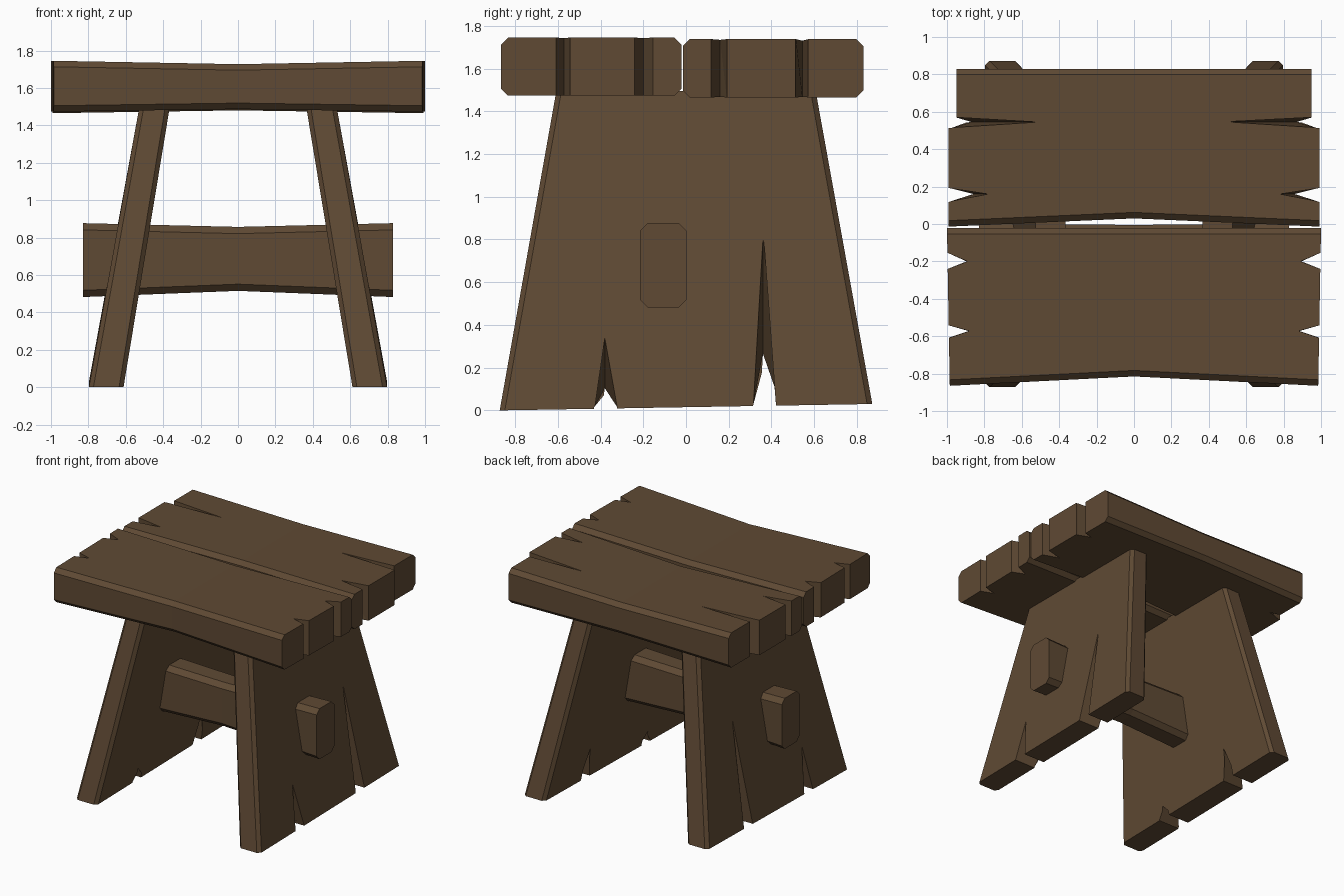
import bpy, bmesh

if "Cube" in bpy.data.objects:
    bpy.data.objects.remove(bpy.data.objects["Cube"])

wood = bpy.data.materials.new("dark_wood")
wood.diffuse_color = (0.115, 0.068, 0.034, 1)
wood.use_nodes = True
wood.node_tree.nodes["Principled BSDF"].inputs["Base Color"].default_value = wood.diffuse_color


def loft(name, rings):
    """Closed solid through a list of equal-length point rings."""
    bm = bmesh.new()
    vs = [[bm.verts.new(p) for p in r] for r in rings]
    n = len(vs[0])
    for a, b in zip(vs, vs[1:]):
        for i in range(n):
            j = (i + 1) % n
            bm.faces.new((a[i], a[j], b[j], b[i]))
    bm.faces.new(vs[0])
    bm.faces.new(vs[-1])
    bmesh.ops.recalc_face_normals(bm, faces=bm.faces)
    me = bpy.data.meshes.new(name)
    bm.to_mesh(me)
    bm.free()
    ob = bpy.data.objects.new(name, me)
    bpy.context.collection.objects.link(ob)
    me.materials.append(wood)
    return ob


def octagon(a0, a1, b0, b1, c):
    """Rectangle with chamfered corners."""
    return [(a0 + c, b0), (a1 - c, b0), (a1, b0 + c), (a1, b1 - c),
            (a1 - c, b1), (a0 + c, b1), (a0, b1 - c), (a0, b0 + c)]


def cut(ob, cutters):
    """Subtract the cutters, bake the result and delete them."""
    for c in cutters:
        m = ob.modifiers.new("cut", 'BOOLEAN')
        m.operation, m.solver, m.object = 'DIFFERENCE', 'EXACT', c
    bpy.context.view_layer.update()
    dg = bpy.context.evaluated_depsgraph_get()
    me = bpy.data.meshes.new_from_object(ob.evaluated_get(dg))
    ob.modifiers.clear()
    ob.data = me
    for c in cutters:
        bpy.data.objects.remove(c)


def beam(name, end, mid, x0, x1, c):
    """Board along x; end/mid = (y0, y1, z0, z1), half length x0 at y0 to x1 at y1."""
    rings = []
    for s, sec in ((-1, end), (0, mid), (1, end)):
        y0, y1 = sec[:2]
        rings.append([(s * (x0 + (x1 - x0) * (y - y0) / (y1 - y0)), y, z)
                      for y, z in octagon(*sec, c)])
    return loft(name, rings)


def end_crack(s, y, w0, w1, xe, top, bot):
    """Vertical split in a plank end, apex at x=top above and x=bot below."""
    def ring(xa, z):
        return [(s * xa, y, z), (s * xe, w0, z), (s * 1.2, w0, z),
                (s * 1.2, w1, z), (s * xe, w1, z)]
    return loft("cutter", [ring(bot, 1.45), ring(top, 1.77)])


# Seat planks, sagging to the middle, with split ends
front = beam("seat_front_plank", (-0.865, -0.022, 1.473, 1.745),
             (-0.815, -0.022, 1.487, 1.727), 0.985, 1.0, 0.032)
back = beam("seat_back_plank", (-0.014, 0.83, 1.465, 1.738),
            (0.03, 0.83, 1.48, 1.722), 0.993, 0.993, 0.032)
fc, bc = [], []
for s in (-1, 1):
    fc.append(end_crack(s, -0.2, -0.24, -0.155, 0.995, 0.89, 0.895))
    fc.append(end_crack(s, -0.572, -0.608, -0.542, 0.99, 0.88, 0.885))
    bc.append(end_crack(s, 0.16, 0.118, 0.192, 0.99, 0.77, 0.86))
    bc.append(end_crack(s, 0.545, 0.512, 0.572, 0.98, 0.46, 0.89))
    # the rear strip is a little shorter
    bc.append(loft("cutter", [[(s * 0.95, 0.548, z), (s * 1.2, 0.548, z),
                               (s * 1.2, 1.0, z), (s * 0.95, 1.0, z)]
                              for z in (1.3, 1.9)]))
cut(front, fc)
cut(back, bc)


# Splayed, tapered plank legs with splits from the foot
def x_out(z):
    return 0.797 - 0.18 * z


def x_in(z):
    return 0.612 - 0.165 * z


def leg_crack(s, y, w0, w1, z_out, z_in):
    def ring(xf, off, za):
        return [(s * (xf(z) + off), yy, z) for yy, z in
                ((w0, -0.1), (w0, 0.015), (y, za), (w1, 0.015), (w1, -0.1))]
    d = (z_out - z_in) * 0.1
    return loft("cutter", [ring(x_out, 0.02, z_out + d), ring(x_in, -0.02, z_in - d)])


for s, name in ((-1, "left_leg"), (1, "right_leg")):
    rings = []
    for z, hy in ((0, 0.872), (1.495, 0.607)):
        ring = []
        for x, y in octagon(x_in(z), x_out(z), -hy, hy, 0.024):
            zz = z if z else 0.03 * (y + hy) / (2 * hy)
            ring.append((s * x, y, zz))
        rings.append(ring)
    leg = loft(name, rings)
    cut(leg, [leg_crack(s, -0.38, -0.43, -0.322, 0.34, 0.10),
              leg_crack(s, 0.36, 0.312, 0.422, 0.80, 0.25)])

# Stretcher passing through both legs
beam("stretcher", (-0.215, 0.003, 0.482, 0.877), (-0.205, -0.005, 0.515, 0.857),
     0.83, 0.83, 0.036)
